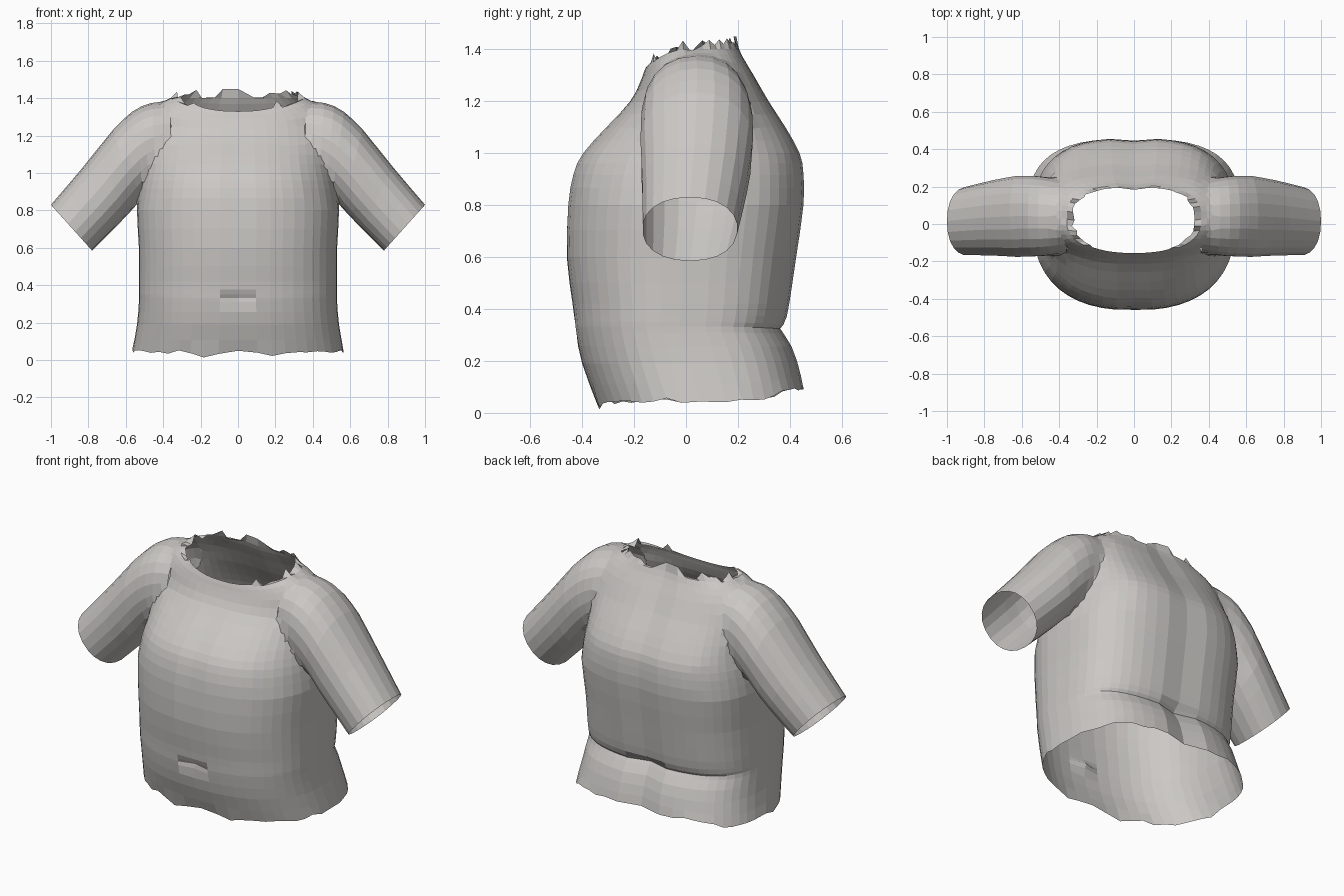
import bpy, bmesh, math, random
from mathutils import Vector

random.seed(4)
if "Cube" in bpy.data.objects:
    bpy.data.objects.remove(bpy.data.objects["Cube"])


def make_material(name, colour):
    mat = bpy.data.materials.new(name)
    mat.use_nodes = True
    mat.diffuse_color = colour
    mat.node_tree.nodes["Principled BSDF"].inputs["Base Color"].default_value = colour
    return mat


cloth = make_material("warm grey cloth", (0.6, 0.58, 0.56, 1))
cap_mat = bpy.data.materials.new("temporary cap")


def resample(rows, steps):
    """Catmull-Rom interpolation between rows of section measurements."""
    out = []
    for i in range(len(rows) - 1):
        a, b, c, d = (rows[min(max(i + k, 0), len(rows) - 1)] for k in (-1, 0, 1, 2))
        for s in range(steps):
            t = s / steps
            out.append([q + t / 2 * (r - p + t * (2*p - 5*q + 4*r - w + t * (3*(q - r) + w - p)))
                        for p, q, r, w in zip(a, b, c, d)])
    return out + [list(rows[-1])]


def power(v, n):
    return math.copysign(abs(v) ** (2 / n), v)


def loft(name, rings):
    """Closed tube through rings; both ends get removable caps."""
    bm = bmesh.new()
    loops = [[bm.verts.new(p) for p in ring] for ring in rings]
    count = len(loops[0])
    for lo, hi in zip(loops, loops[1:]):
        for i in range(count):
            j = (i + 1) % count
            bm.faces.new((lo[i], lo[j], hi[j], hi[i]))
    for end in (loops[0], loops[-1]):
        centre = bm.verts.new(sum((v.co for v in end), Vector()) / count)
        for i in range(count):
            bm.faces.new((end[i], end[(i + 1) % count], centre)).material_index = 1
    bmesh.ops.recalc_face_normals(bm, faces=bm.faces[:])
    mesh = bpy.data.meshes.new(name)
    bm.to_mesh(mesh)
    bm.free()
    mesh.materials.append(cloth)
    mesh.materials.append(cap_mat)
    obj = bpy.data.objects.new(name, mesh)
    bpy.context.collection.objects.link(obj)
    return obj


# Torso sections: front z, side z, back z, half width, front y, back y
torso_rows = [
    (.04, .05, .10, .565, -.345, .455),
    (.19, .19, .20, .54, -.40, .43),
    (.31, .31, .305, .53, -.425, .39),
    (.35, .35, .34, .53, -.43, .385),
    (.42, .42, .42, .53, -.437, .40),
    (.6, .6, .6, .53, -.46, .427),
    (.8, .8, .8, .54, -.457, .455),
    (.92, .92, .92, .525, -.437, .455),
    (1.0, 1.0, 1.0, .505, -.40, .44),
    (1.1, 1.1, 1.1, .49, -.31, .385),
    (1.2, 1.2, 1.2, .48, -.215, .32),
    (1.27, 1.32, 1.3, .46, -.178, .262),
    (1.31, 1.385, 1.37, .40, -.163, .22),
    (1.33, 1.41, 1.425, .33, -.155, .195),
]
SEG = 48


def torso_ring(row, end):
    zf, zs, zb, hw, yf, yb = row
    ring = []
    for i in range(SEG):
        a = math.tau * i / SEG
        c, s = math.cos(a), math.sin(a)
        n = 2.9 if s > 0 else 2.4
        x = hw * power(c, n)
        y = (yf + yb) / 2 + (yb - yf) / 2 * power(s, n)
        z = zs + ((zb if s > 0 else zf) - zs) * s * s
        # spine groove, deeper at the base, with a fold across the lower back
        if s > 0:
            depth = .035 if z < .36 else .012
            y -= depth * math.exp(-(x / .04) ** 2)
            y -= .02 * s * math.exp(-((z - .32) / .02) ** 2)
        # breastbone hollow and navel
        elif z < 1.2:
            y += .008 * math.exp(-(x / .06) ** 2 - ((z - .95) / .25) ** 2)
            y += .03 * math.exp(-(x / .025) ** 2 - ((z - .33) / .025) ** 2)
        # ragged hem and neckline
        if end == "hem":
            z += random.uniform(-.012, .012) - .03 * math.exp(-((abs(x) - .2) / .06) ** 2) * (s < 0)
        elif end == "neck" and s > -.8:
            z += random.choice((-.02, .005, .025))
            x *= random.uniform(.94, 1.02)
        ring.append((x, y, z))
    return ring


rows = resample(torso_rows, 2)
ends = {0: "hem", len(rows) - 1: "neck"}
shirt = loft("shirt", [torso_ring(r, ends.get(k)) for k, r in enumerate(rows)])

# Sleeve sections: top x, top z, bottom x, bottom z, front y, back y
sleeve_rows = [
    (.36, 1.37, .36, .98, -.15, .23),
    (.46, 1.385, .43, .94, -.172, .25),
    (.57, 1.335, .50, .88, -.18, .265),
    (.665, 1.235, .56, .81, -.178, .26),
    (.83, 1.03, .66, .705, -.17, .235),
    (1.0, .83, .78, .585, -.168, .198),
]


def sleeve_ring(row, side):
    tx, tz, bx, bz, yf, yb = row
    ring = []
    for i in range(22):
        a = math.tau * i / 22
        u = .5 + .5 * power(math.cos(a), 2.2)
        y = (yf + yb) / 2 + (yb - yf) / 2 * power(math.sin(a), 2.2)
        ring.append((side * (bx + (tx - bx) * u), y, bz + (tz - bz) * u))
    return ring


# Join both sleeves to the torso
for side, label in ((1, "left"), (-1, "right")):
    sleeve = loft(label + "_sleeve", [sleeve_ring(r, side) for r in resample(sleeve_rows, 2)])
    mod = shirt.modifiers.new("join", "BOOLEAN")
    mod.operation, mod.solver, mod.object = "UNION", "EXACT", sleeve
    joined = bpy.data.meshes.new_from_object(
        shirt.evaluated_get(bpy.context.evaluated_depsgraph_get()))
    shirt.modifiers.clear()
    shirt.data = joined
    bpy.data.objects.remove(sleeve)

# Open the hem, neck and cuffs, then soften the shoulder seams
bm = bmesh.new()
bm.from_mesh(shirt.data)
caps = [f for f in bm.faces if f.material_index == 1]
bmesh.ops.delete(bm, geom=caps, context="FACES")
bmesh.ops.remove_doubles(bm, verts=bm.verts[:], dist=.008)
seam = [v for v in bm.verts if .36 < abs(v.co.x) < .62 and v.co.z > .85 and not v.is_boundary]
for _ in range(3):
    bmesh.ops.smooth_vert(bm, verts=seam, factor=.4, use_axis_x=True, use_axis_y=True, use_axis_z=True)
for f in bm.faces:
    f.material_index = 0
    f.smooth = False
bm.to_mesh(shirt.data)
bm.free()
shirt.data.materials.clear()
shirt.data.materials.append(cloth)
bpy.data.materials.remove(cap_mat)
